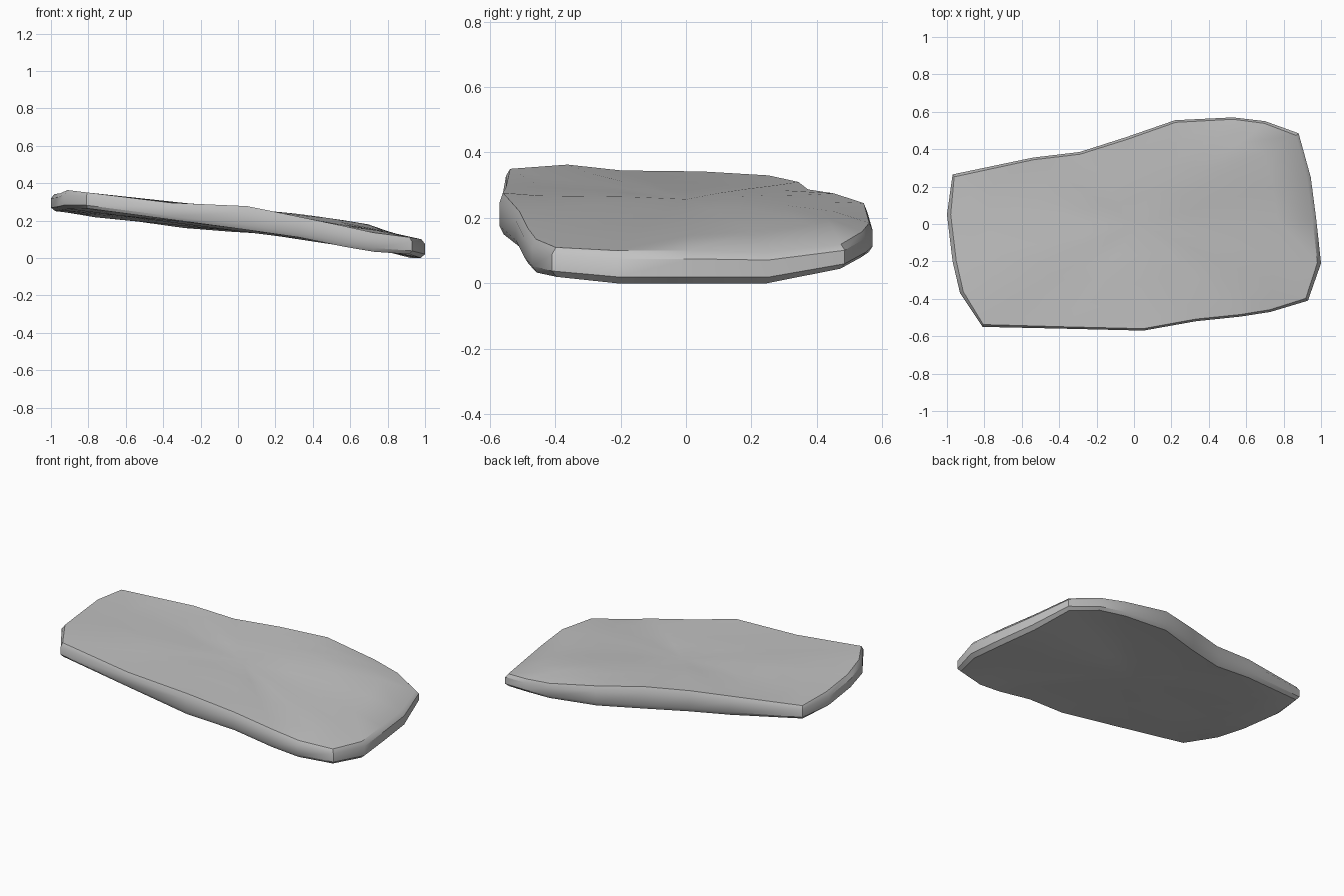
import bpy
import bmesh
import math
from mathutils import Vector

default_cube = bpy.data.objects.get("Cube")
if default_cube:
    bpy.data.objects.remove(default_cube, do_unlink=True)


def make_material(name, colour):
    material = bpy.data.materials.new(name)
    material.use_nodes = True
    material.diffuse_color = colour
    material.node_tree.nodes["Principled BSDF"].inputs["Base Color"].default_value = colour
    return material


# Rim of the slab, counterclockwise: x, y, top height, underside height
RIM = [
    (-.81, -.55, .35, .265), (-.36, -.56, .295, .205), (.05, -.57, .277, .15),
    (.33, -.52, .22, .11), (.57, -.495, .17, .06), (.73, -.47, .135, .033),
    (.93, -.41, .11, .02), (1, -.21, .10, 0), (.975, .02, .10, 0),
    (.945, .25, .095, 0), (.88, .485, .12, .045), (.70, .55, .158, .08),
    (.53, .57, .185, .095), (.22, .555, .245, .125), (-.04, .465, .275, .14),
    (-.29, .385, .287, .16), (-.54, .355, .31, .195), (-.97, .265, .33, .25),
    (-1, .05, .342, .25), (-.97, -.2, .345, .255), (-.93, -.37, .363, .262),
]


def make_ring(bm, inset, height):
    """Add one loop of rim points, pulled inward more at the two ends."""
    ring = []
    count = len(RIM)
    for i, (x, y, top, bottom) in enumerate(RIM):
        before, after = RIM[i - 1], RIM[(i + 1) % count]
        tangent = Vector((after[0] - before[0], after[1] - before[1])).normalized()
        pull = inset * (1 + abs(tangent.y))
        ring.append(bm.verts.new((x - tangent.y * pull,
                                  y + tangent.x * pull,
                                  bottom + (top - bottom) * height)))
    return ring


def bridge(bm, lower, upper):
    for i in range(len(lower)):
        j = (i + 1) % len(lower)
        bm.faces.new((lower[i], lower[j], upper[j], upper[i]))


def cap(bm, rim, centre, swell):
    """Close a ring with shrinking bands and a fan, relaxed into a soft surface."""
    inner = []
    ring = rim
    for factor in (.8, .55, .3):
        smaller = [bm.verts.new(centre.lerp(v.co, factor)) for v in rim]
        bridge(bm, ring, smaller)
        inner += smaller
        ring = smaller
    pole = bm.verts.new(centre)
    for i in range(len(ring)):
        bm.faces.new((ring[i], ring[(i + 1) % len(ring)], pole))
    # Gentle swelling near the back left corner
    for v in inner:
        distance = math.hypot(v.co.x - .65, v.co.y - .33)
        v.co.z += swell * math.exp(-(distance / .3) ** 2)
    for _ in range(3):
        bmesh.ops.smooth_vert(bm, verts=inner + [pole], factor=.5, use_axis_z=True)


def build_slab():
    bm = bmesh.new()
    # Chamfered side wall, from the underside upward
    profile = [(.012, 0), (0, .2), (0, .75), (.01, 1)]
    rings = [make_ring(bm, inset, height) for inset, height in profile]
    for lower, upper in zip(rings, rings[1:]):
        bridge(bm, lower, upper)
    # Upper surface and underside
    cap(bm, rings[-1], Vector((.02, 0, .265)), .05)
    cap(bm, rings[0], Vector((.02, 0, .145)), .02)
    bmesh.ops.recalc_face_normals(bm, faces=bm.faces)

    mesh = bpy.data.meshes.new("stone_slab")
    bm.to_mesh(mesh)
    bm.free()
    slab = bpy.data.objects.new("stone_slab", mesh)
    bpy.context.collection.objects.link(slab)
    return slab


slab = build_slab()
slab.data.materials.append(make_material("grey stone", (.54, .54, .54, 1)))
bpy.ops.object.select_all(action="DESELECT")
slab.select_set(True)
bpy.context.view_layer.objects.active = slab
bpy.ops.object.shade_smooth_by_angle(angle=math.radians(36))
